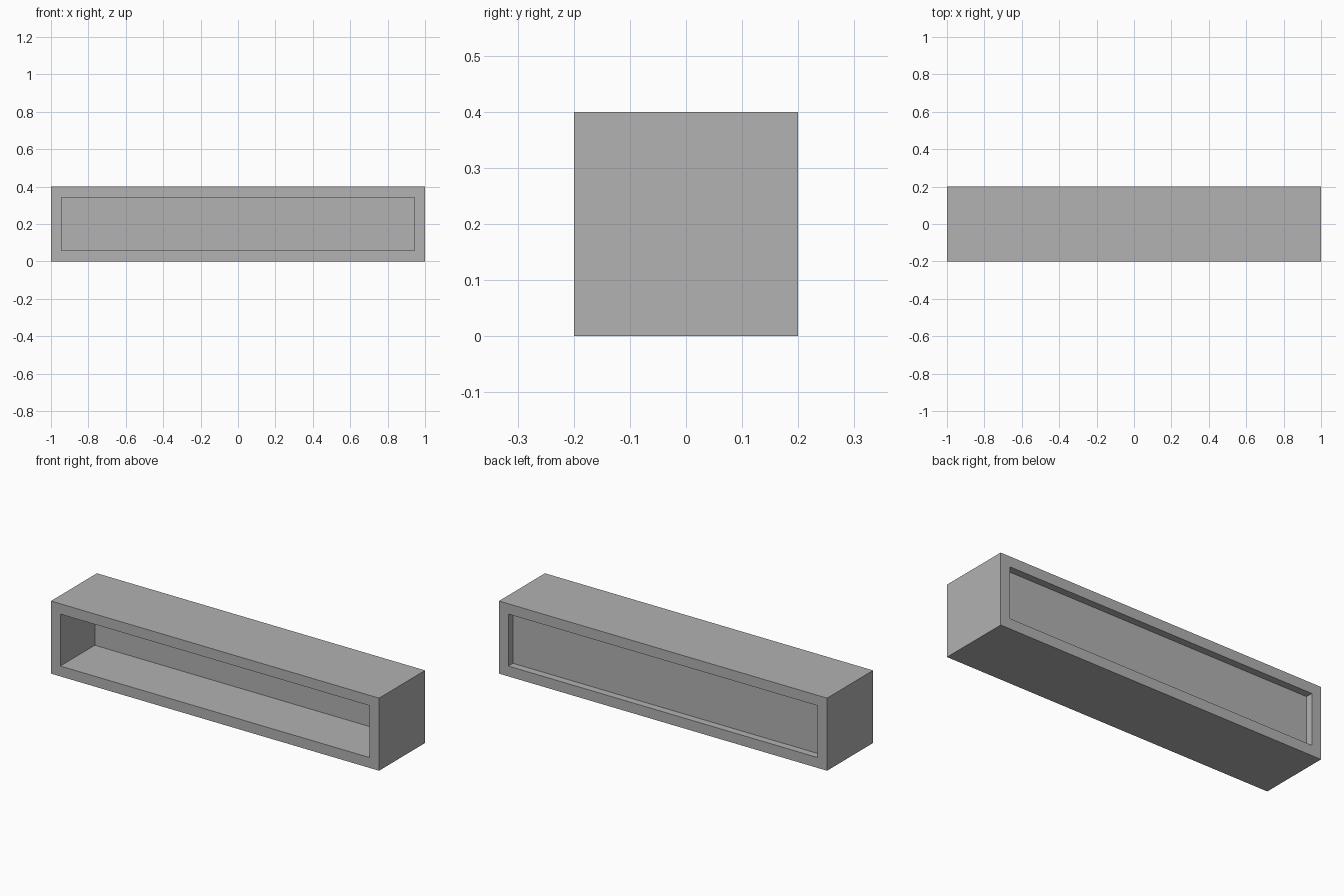
import bpy
import bmesh

if "Cube" in bpy.data.objects:
    bpy.data.objects.remove(bpy.data.objects["Cube"])

LENGTH, DEPTH, HEIGHT = 2.0, 0.4, 0.4
WALL = 0.057
FRONT_RECESS, BACK_RECESS = 0.30, 0.04

grey = bpy.data.materials.new("plain grey")
grey.diffuse_color = (0.445, 0.445, 0.445, 1)
grey.use_nodes = True
grey.node_tree.nodes["Principled BSDF"].inputs["Base Color"].default_value = grey.diffuse_color


def recess(bm, side, depth):
    """Inset the front (-1) or back (+1) face and sink it inwards."""
    bm.normal_update()
    face = next(f for f in bm.faces if f.normal.y * side > 0.9)
    bmesh.ops.inset_region(bm, faces=[face], thickness=WALL, use_even_offset=True)
    sunk = bmesh.ops.extrude_discrete_faces(bm, faces=[face])["faces"][0]
    bmesh.ops.translate(bm, verts=sunk.verts, vec=(0, -side * depth, 0))


# Outer box
bm = bmesh.new()
bmesh.ops.create_cube(bm, size=1)
bmesh.ops.scale(bm, verts=bm.verts, vec=(LENGTH, DEPTH, HEIGHT))
bmesh.ops.translate(bm, verts=bm.verts, vec=(0, 0, HEIGHT / 2))

# Deep open compartment in front, shallow set-back panel behind
recess(bm, -1, FRONT_RECESS)
recess(bm, 1, BACK_RECESS)
bmesh.ops.recalc_face_normals(bm, faces=bm.faces)

mesh = bpy.data.meshes.new("shelf_box")
bm.to_mesh(mesh)
bm.free()
mesh.materials.append(grey)
bpy.context.collection.objects.link(bpy.data.objects.new("shelf_box", mesh))
